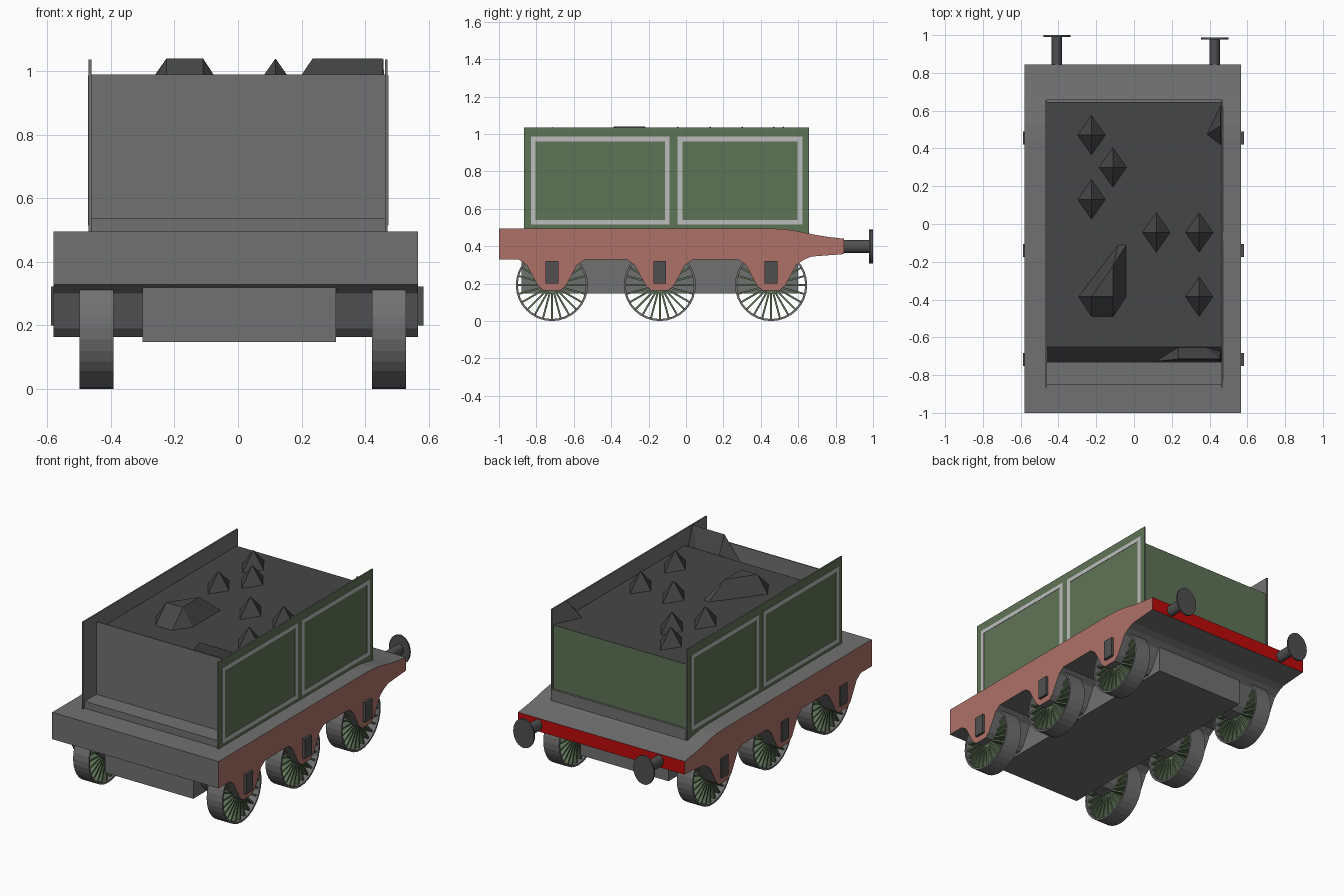
import bpy, bmesh, math
from mathutils import Matrix, Vector

if "Cube" in bpy.data.objects:
    bpy.data.objects.remove(bpy.data.objects["Cube"])


def material(name, *rgb):
    lin = [((c / 255 + 0.055) / 1.055) ** 2.4 for c in rgb]
    m = bpy.data.materials.new(name)
    m.use_nodes = True
    m.diffuse_color = (*lin, 1)
    m.node_tree.nodes["Principled BSDF"].inputs["Base Color"].default_value = (*lin, 1)
    return m


grey = material("grey_steel", 113, 113, 113)
dark = material("dark_iron", 80, 80, 80)
coal = material("coal_black", 70, 70, 70)
green = material("green_paint", 95, 115, 87)
brown = material("red_brown", 174, 113, 103)
red = material("bright_red", 190, 10, 10)
white = material("pale_lining", 188, 188, 188)


def finish(name, bm, mats, rule=None):
    """Turn a bmesh into an object, choosing face colours by a rule."""
    bmesh.ops.recalc_face_normals(bm, faces=bm.faces)
    bm.normal_update()
    if rule:
        for f in bm.faces:
            f.material_index = rule(f.normal, f.calc_center_median())
    me = bpy.data.meshes.new(name)
    bm.to_mesh(me)
    bm.free()
    for m in mats:
        me.materials.append(m)
    ob = bpy.data.objects.new(name, me)
    bpy.context.scene.collection.objects.link(ob)
    return ob


def add_box(bm, x, y, z):
    """Box from (low, high) pairs on each axis."""
    mid = Vector([sum(p) / 2 for p in (x, y, z)])
    size = [p[1] - p[0] for p in (x, y, z)]
    mat = Matrix.Translation(mid) @ Matrix.Diagonal((*size, 1))
    return bmesh.ops.create_cube(bm, size=1, matrix=mat)["verts"]


def box(name, x, y, z, mats, rule=None):
    bm = bmesh.new()
    add_box(bm, x, y, z)
    return finish(name, bm, mats, rule)


def prism(name, profile, x0, x1, mats, rule=None):
    """Side profile of (y, z) points pushed across the width."""
    bm = bmesh.new()
    face = bm.faces.new([bm.verts.new((x0, y, z)) for y, z in profile])
    out = bmesh.ops.extrude_face_region(bm, geom=[face])["geom"]
    for v in out:
        if isinstance(v, bmesh.types.BMVert):
            v.co.x = x1
    return finish(name, bm, mats, rule)


# Chassis with three axle guards along the lower edge
AXLES = (-0.717, -0.14, 0.455)
profile = [(-1, 0.495), (-1, 0.328)]
guard = [(0.175, 0.328), (0.135, 0.30), (0.075, 0.19), (0.045, 0.163)]
for a in AXLES:
    profile += [(a - d, z) for d, z in guard]
    profile += [(a + d, z) for d, z in reversed(guard)]
profile += [(0.67, 0.345), (0.845, 0.358), (0.845, 0.44), (0.76, 0.45),
            (0.68, 0.463), (0.6, 0.48), (0.53, 0.491), (0.45, 0.495)]


def chassis_colour(n, c):
    if abs(n.x) > 0.9:
        return 1
    return 2 if n.y > 0.9 and c.y > 0.84 else 0


prism("chassis", profile, -0.58, 0.567, [grey, brown, red], chassis_colour)
box("underframe_tank", (-0.3, 0.308), (-0.88, 0.6), (0.148, 0.34), [grey])

# Axle boxes on the guards
for i, a in enumerate(AXLES):
    for side, x in (("right", (-0.588, -0.56)), ("left", (0.55, 0.583))):
        box(f"axle_box_{side}_{i + 1}", x, (a - 0.034, a + 0.034), (0.2, 0.322), [dark])

# Spoked wheels
RADIUS, HALF, SPOKES = 0.193, 0.054, 24


def wheel(name, x, y):
    bm = bmesh.new()
    seg = 32
    section = [(-HALF, RADIUS), (HALF, RADIUS), (HALF, RADIUS - 0.011), (-HALF, RADIUS - 0.011)]
    rings = []
    for i in range(seg):
        t = 2 * math.pi * i / seg
        rings.append([bm.verts.new((px, r * math.cos(t), r * math.sin(t))) for px, r in section])
    for i in range(seg):
        p, q = rings[i], rings[(i + 1) % seg]
        for k in range(4):
            m = (k + 1) % 4
            bm.faces.new((p[k], p[m], q[m], q[k]))
    rim = set(bm.faces)
    for i in range(SPOKES):
        vs = add_box(bm, (-HALF * 0.8, HALF * 0.8), (-0.005, 0.005), (0.02, RADIUS - 0.008))
        bmesh.ops.rotate(bm, verts=vs, matrix=Matrix.Rotation(2 * math.pi * i / SPOKES, 3, 'X'))
    bmesh.ops.create_cone(bm, cap_ends=True, segments=16, radius1=0.035, radius2=0.035,
                          depth=HALF * 1.7, matrix=Matrix.Rotation(math.pi / 2, 4, 'Y'))
    for f in bm.faces:
        f.material_index = 0 if f in rim else 1
    finish(name, bm, [grey, green]).location = (x, y, RADIUS)


for i, a in enumerate(AXLES):
    wheel(f"wheel_right_{i + 1}", -0.445, a)
    wheel(f"wheel_left_{i + 1}", 0.475, a)

# Back buffers, slightly narrower than tall
for side, x, end in (("right", -0.408, 1.0), ("left", 0.427, 0.988)):
    bm = bmesh.new()
    for r, y0, y1 in ((0.035, 0.83, end - 0.005), (0.09, end - 0.01, end)):
        mat = (Matrix.Translation((x, (y0 + y1) / 2, 0.399)) @ Matrix.Diagonal((0.8, 1, 1, 1))
               @ Matrix.Rotation(math.pi / 2, 4, 'X'))
        bmesh.ops.create_cone(bm, cap_ends=True, segments=24, radius1=r, radius2=r,
                              depth=y1 - y0, matrix=mat)
    finish(f"buffer_{side}", bm, [dark])

# Bunker: base plinth, body filled with coal, and tall side sheets
COAL = 0.935
box("body_plinth", (-0.462, 0.464), (-0.85, 0.658), (0.46, 0.538), [grey])
body = [(-0.735, 0.53), (-0.735, 0.99), (-0.728, 0.99), (-0.728, 0.86),
        (-0.65, COAL), (0.645, COAL), (0.645, 0.53)]


def body_colour(n, c):
    if n.z > 0.5 and c.z < 0.95:
        return 1
    return 2 if n.y > 0.9 and c.y > 0.6 else 0


prism("bunker_body", body, -0.462, 0.464, [grey, coal, green], body_colour)

for side, s, xo in (("right", -1, -0.47), ("left", 1, 0.471)):
    xi = xo - s * 0.009
    box(f"side_sheet_{side}", sorted((xi, xo)), (-0.866, 0.657), (0.465, 1.036), [grey, green],
        lambda n, c, s=s: 1 if n.x * s > 0.9 else 0)
    # Lining rectangles
    bm = bmesh.new()
    x = sorted((xo - s * 0.001, xo + s * 0.002))
    z0, z1, w = 0.515, 0.986, 0.025
    for y0, y1 in ((-0.83, -0.087), (-0.045, 0.622)):
        for z in (z0, z1 - w):
            add_box(bm, x, (y0, y1), (z, z + w))
        for y in (y0, y1 - w):
            add_box(bm, x, (y, y + w), (z0 + w, z1 - w))
    finish(f"lining_{side}", bm, [white])


# Coal lumps as small faceted hulls
def lump(name, base, top, z=COAL - 0.01):
    bm = bmesh.new()
    for pts, h in ((base, z), (top, 1.04)):
        for x, y in pts:
            bm.verts.new((x, y, h))
    bmesh.ops.convex_hull(bm, input=bm.verts)
    finish(name, bm, [coal])


for i, (x, y) in enumerate([(0.118, -0.045), (0.345, -0.045), (0.345, -0.385),
                            (-0.225, 0.47), (-0.225, 0.13), (-0.112, 0.3)]):
    lump(f"coal_lump_{i + 1}", [(x - 0.08, y), (x, y - 0.115), (x + 0.08, y), (x, y + 0.115)], [(x, y)])
lump("coal_lump_large", [(-0.3, -0.385), (-0.225, -0.5), (-0.11, -0.5), (-0.035, -0.385),
                         (-0.035, -0.1), (-0.08, -0.1)],
     [(-0.225, -0.385), (-0.11, -0.385), (-0.11, -0.22)])
lump("coal_lump_corner", [(0.38, 0.47), (0.46, 0.64), (0.46, 0.41)], [(0.458, 0.52)])
lump("coal_lump_front", [(0.12, -0.727), (0.23, -0.62), (0.34, -0.62), (0.46, -0.66), (0.46, -0.727)],
     [(0.235, -0.715), (0.34, -0.715), (0.455, -0.715)], 0.87)
